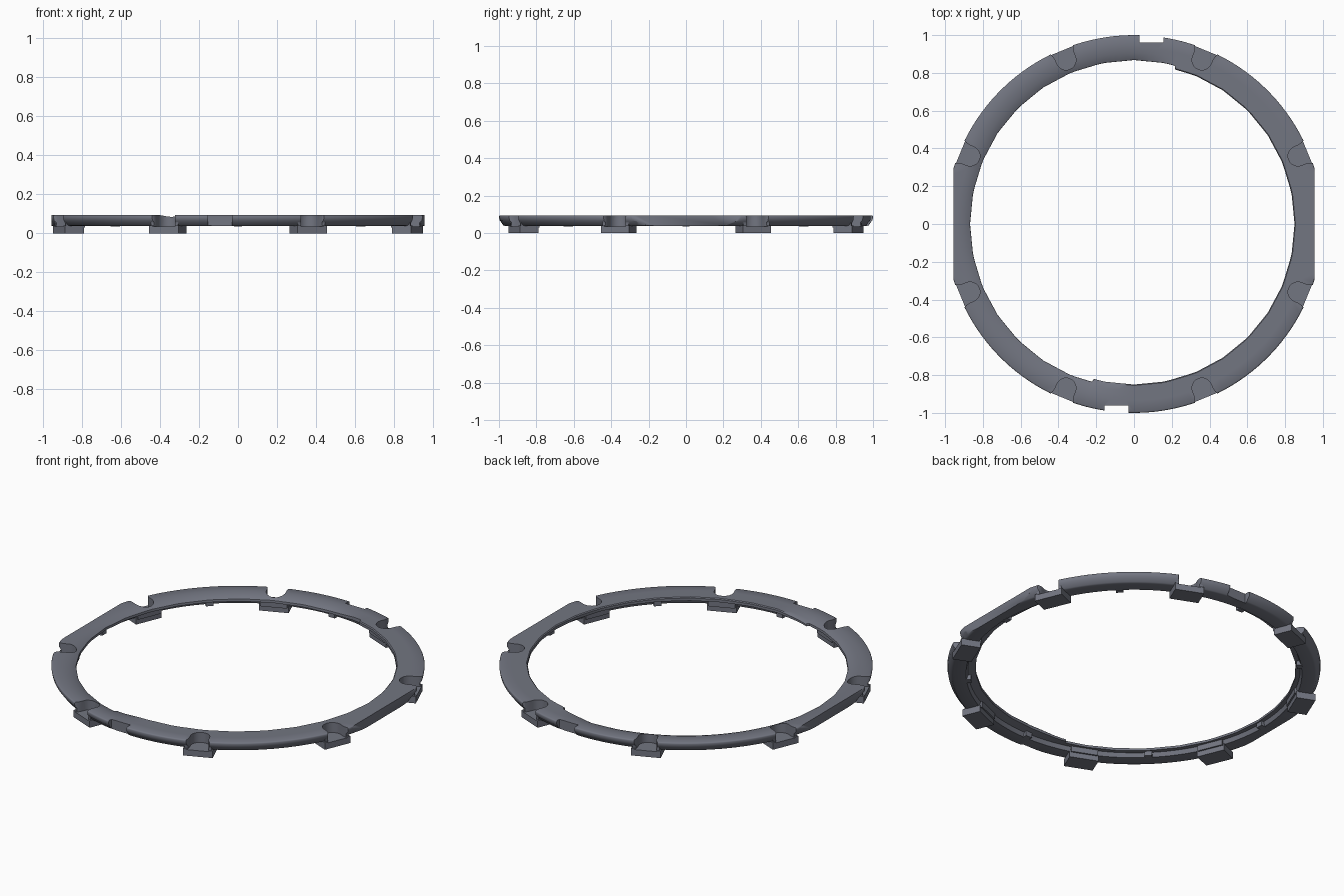
import bpy, bmesh, math
from mathutils import Matrix

if "Cube" in bpy.data.objects:
    bpy.data.objects.remove(bpy.data.objects["Cube"])

TAU = 2 * math.pi


def finish(bm, name):
    bmesh.ops.recalc_face_normals(bm, faces=bm.faces)
    me = bpy.data.meshes.new(name)
    bm.to_mesh(me)
    bm.free()
    ob = bpy.data.objects.new(name, me)
    bpy.context.collection.objects.link(ob)
    return ob


def prism(name, pts, z0, z1, angle=0.0):
    """Extrude an outline (radial, tangential) and turn it around the axis."""
    bm = bmesh.new()
    lo = [bm.verts.new((x, y, z0)) for x, y in pts]
    hi = [bm.verts.new((x, y, z1)) for x, y in pts]
    n = len(pts)
    bm.faces.new(lo[::-1])
    bm.faces.new(hi)
    for i in range(n):
        bm.faces.new((lo[i], lo[(i + 1) % n], hi[(i + 1) % n], hi[i]))
    bm.transform(Matrix.Rotation(angle, 4, 'Z'))
    return finish(bm, name)


def rect(x0, x1, y0, y1):
    return [(x0, y0), (x1, y0), (x1, y1), (x0, y1)]


def boolean(target, tool, op):
    tool.hide_render = True
    m = target.modifiers.new(op, 'BOOLEAN')
    m.operation, m.object, m.solver = op, tool, 'EXACT'
    bpy.context.view_layer.objects.active = target
    bpy.ops.object.modifier_apply(modifier=m.name)
    bpy.data.objects.remove(tool, do_unlink=True)


# Ring: flat section on one half, inward sloping section on the other
under = [(0.89, 0.062), (0.90, 0.038), (0.968, 0.038), (0.978, 0.042), (0.988, 0.058), (0.997, 0.068)]
flat = [(1.0, 0.088), (0.998, 0.092), (0.993, 0.095), (0.935, 0.095), (0.905, 0.095), (0.88, 0.095),
        (0.855, 0.095), (0.850, 0.090), (0.850, 0.074)] + under
sloped = [(1.0, 0.088), (0.998, 0.092), (0.993, 0.095), (0.935, 0.095), (0.905, 0.091), (0.88, 0.083),
          (0.869, 0.076), (0.868, 0.072), (0.868, 0.062)] + under
SPLIT = math.radians(75.3)
SEG, FACETS, RAMP = 140, 32, 0.24


def facet(a):
    s = TAU / FACETS
    return math.cos(s / 2) / math.cos(a % s - s / 2)


def slope_amount(a):
    """The slope fades in after the first step and out after the second."""
    d = (a - SPLIT) % TAU
    return min(1, d / RAMP) if d < math.pi else max(0, 1 - (d - math.pi) / RAMP)


angles = [(i * TAU / SEG) for i in range(SEG)]
angles += [SPLIT - 0.004, SPLIT + 0.004, SPLIT + math.pi - 0.004, SPLIT + math.pi + 0.004]
bm = bmesh.new()
loops = []
for a in sorted(angles):
    wide = SPLIT < a < SPLIT + math.pi
    t = slope_amount(a)
    loop = []
    for (rf, zf), (rs, zs) in zip(flat, sloped):
        r, z = (rs if wide else rf), zf + (zs - zf) * t
        if r < 0.87:
            r *= facet(a)
        loop.append(bm.verts.new((r * math.cos(a), r * math.sin(a), z)))
    loops.append(loop)
for i, l0 in enumerate(loops):
    l1 = loops[(i + 1) % len(loops)]
    for j in range(len(l0)):
        k = (j + 1) % len(l0)
        bm.faces.new((l0[j], l1[j], l1[k], l0[k]))
ring = finish(bm, "ring")

# Feet with their upper bosses, and small ribs between them
for k in range(8):
    a = (k + 0.5) * TAU / 8
    boolean(ring, prism("foot", rect(0.888, 0.994, -0.081, 0.081), 0, 0.0405, a), 'UNION')
    boolean(ring, prism("boss", rect(0.879, 0.985, -0.074, 0.074), 0.03, 0.078, a), 'UNION')
    boolean(ring, prism("rib", rect(0.875, 0.905, -0.02, 0.02), 0.036, 0.07, k * TAU / 8), 'UNION')

# U-shaped pockets open to the outside, flaring at the rim
half = [(1.1, 0.07), (1.0, 0.066), (0.985, 0.057), (0.965, 0.053), (0.94, 0.053)]
U = [(x, -y) for x, y in half]
U += [(0.94 - 0.053 * math.sin(t), -0.053 * math.cos(t))
      for t in [math.pi * i / 12 for i in range(1, 12)]]
U += half[::-1]
for k in range(8):
    boolean(ring, prism("pocket", U, 0.036, 0.2, (k + 0.5) * TAU / 8), 'DIFFERENCE')

# Edge notches near front and back
for a in (0, math.pi):
    boolean(ring, prism("notch", rect(0.03, 0.155, 0.962, 1.1), 0.02, 0.2, a), 'DIFFERENCE')

# Flats on the left and right sides
boolean(ring, prism("side_flats", rect(-0.955, 0.955, -1.2, 1.2), -0.1, 0.3), 'INTERSECT')

# Dark slate colour
mat = bpy.data.materials.new("slate")
mat.diffuse_color = (0.17, 0.18, 0.22, 1)
mat.use_nodes = True
mat.node_tree.nodes["Principled BSDF"].inputs["Base Color"].default_value = mat.diffuse_color
ring.data.materials.clear()
ring.data.materials.append(mat)

bpy.ops.object.select_all(action='DESELECT')
ring.select_set(True)
bpy.context.view_layer.objects.active = ring
bpy.ops.object.shade_smooth_by_angle(angle=math.radians(40))
